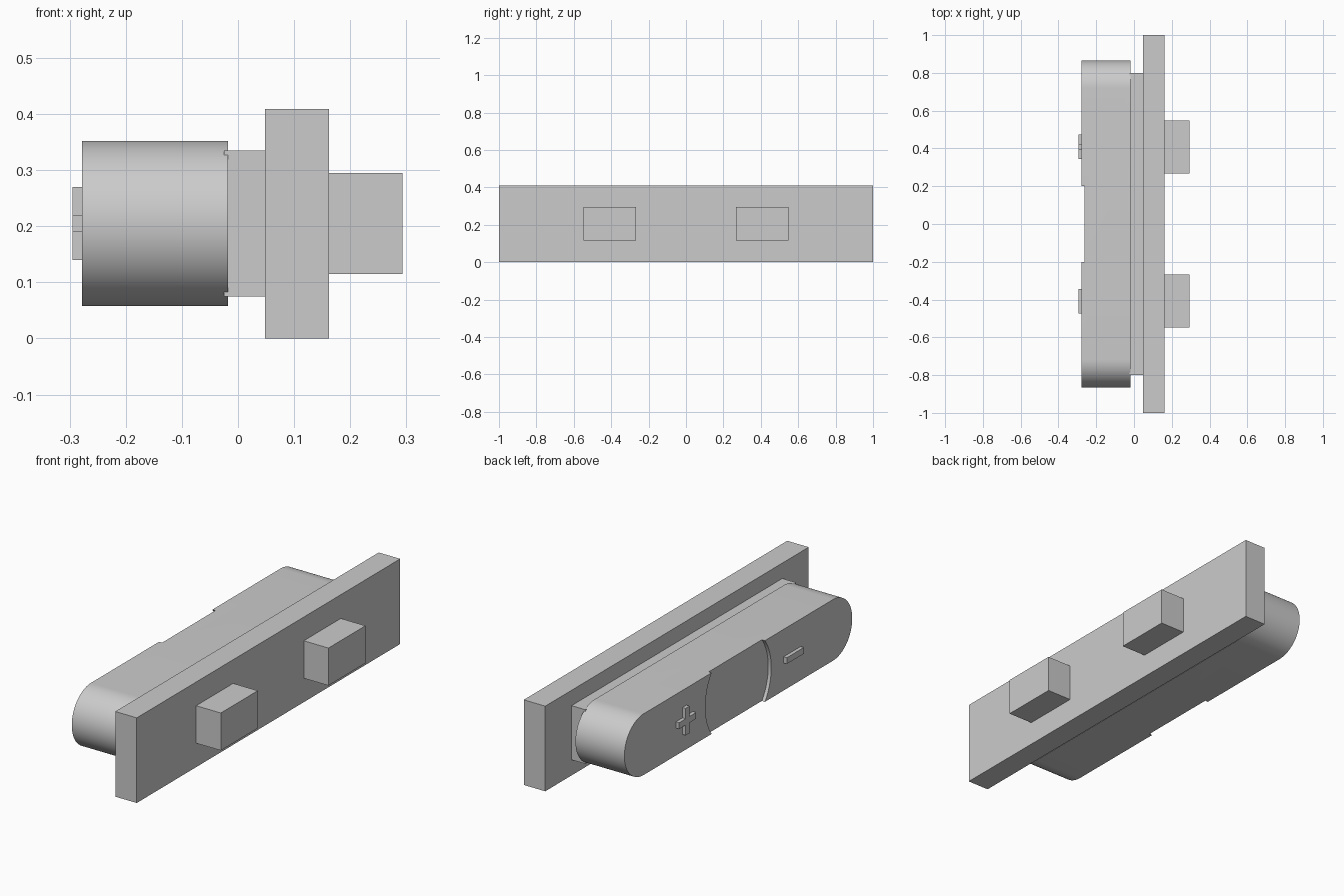
import bpy, bmesh, math
from mathutils import Vector

old = bpy.data.objects.get("Cube")
if old:
    bpy.data.objects.remove(old, do_unlink=True)

# Single flat grey
grey = bpy.data.materials.new("plain grey")
grey.use_nodes = True
colour = (0.6, 0.6, 0.6, 1)
grey.diffuse_color = colour
grey.node_tree.nodes["Principled BSDF"].inputs["Base Color"].default_value = colour


def prism(name, outline, x0, x1):
    """Extrude a closed (y, z) outline along x."""
    bm = bmesh.new()
    face = bm.faces.new([bm.verts.new((x0, y, z)) for y, z in outline])
    grown = bmesh.ops.extrude_face_region(bm, geom=[face])["geom"]
    verts = [v for v in grown if isinstance(v, bmesh.types.BMVert)]
    bmesh.ops.translate(bm, verts=verts, vec=Vector((x1 - x0, 0, 0)))
    bmesh.ops.recalc_face_normals(bm, faces=bm.faces)
    mesh = bpy.data.meshes.new(name)
    bm.to_mesh(mesh)
    bm.free()
    mesh.materials.append(grey)
    ob = bpy.data.objects.new(name, mesh)
    bpy.context.collection.objects.link(ob)
    return ob


def box(name, x, y, z):
    return prism(name, [(y[0], z[0]), (y[1], z[0]), (y[1], z[1]), (y[0], z[1])], *x)


def arc(cy, cz, r, start, end, n):
    return [(cy + r * math.cos(a), cz + r * math.sin(a))
            for a in (start + (end - start) * i / n for i in range(n + 1))]


MID = 0.205          # height of the button's axis
FACE = -0.278        # outer face of the button
RAISED = -0.295      # outer face of the symbols
R = 0.147            # button end radius
END = 0.865 - R

# Backing plate and the collar that carries the button
box("backing_plate", (0.048, 0.162), (-1, 1), (0, 0.409))
box("collar", (-0.025, 0.048), (-0.8, 0.8), (0.075, 0.335))

# Contact blocks behind the plate
for side, sign in (("back", 1), ("front", -1)):
    ys = sorted((sign * 0.268, sign * 0.549))
    box(side + "_contact_block", (0.162, 0.293), ys, (0.115, 0.295))

# Pill-shaped rocker button
half = math.pi / 2
pill = arc(END, MID, R, -half, half, 40) + arc(-END, MID, R, half, 3 * half, 40)
button = prism("rocker_button", pill, FACE, -0.018)

# Shallow round recess in the middle of the button
cutter = prism("recess_cutter", arc(0, MID, 0.25, 0, 2 * math.pi, 96)[:-1], FACE - 0.1, FACE + 0.016)
cutter.hide_render = True
cut = button.modifiers.new("recess", "BOOLEAN")
cut.object = cutter
cut.operation = "DIFFERENCE"
cut.solver = "EXACT"
bpy.ops.object.select_all(action="DESELECT")
bpy.context.view_layer.objects.active = button
button.select_set(True)
bpy.ops.object.modifier_apply(modifier=cut.name)
bpy.data.objects.remove(cutter, do_unlink=True)
bpy.ops.object.shade_smooth_by_angle(angle=math.radians(30))

# Raised plus and minus symbols
A, B, C = 0.065, 0.015, 0.409
plus = [(-B, -A), (B, -A), (B, -B), (A, -B), (A, B), (B, B),
        (B, A), (-B, A), (-B, B), (-A, B), (-A, -B), (-B, -B)]
prism("plus_symbol", [(C + y, MID + z) for y, z in plus], RAISED, FACE + 0.005)
box("minus_symbol", (RAISED, FACE + 0.005), (-C - A, -C + A), (MID - B, MID + B))
